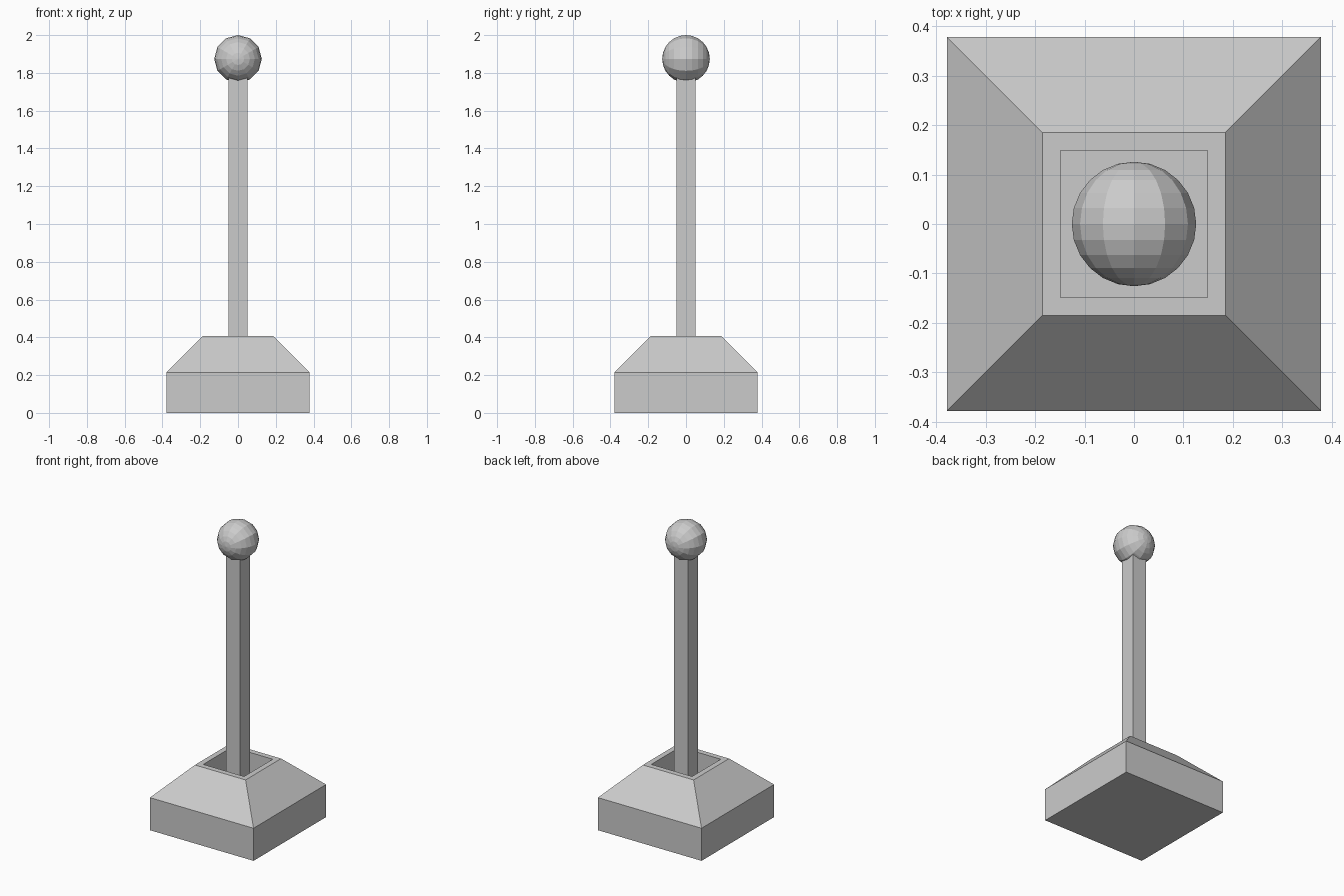
import bpy, bmesh, math
from mathutils import Matrix

if "Cube" in bpy.data.objects:
    bpy.data.objects.remove(bpy.data.objects["Cube"])


def new_object(name, bm):
    bmesh.ops.recalc_face_normals(bm, faces=bm.faces)
    mesh = bpy.data.meshes.new(name)
    bm.to_mesh(mesh)
    bm.free()
    obj = bpy.data.objects.new(name, mesh)
    bpy.context.collection.objects.link(obj)
    return obj


def square_loft(name, profile):
    """Stack square rings given as (half width, height) and cap both ends."""
    bm = bmesh.new()
    rings = [[bm.verts.new((sx * h, sy * h, z))
              for sx, sy in ((-1, -1), (1, -1), (1, 1), (-1, 1))]
             for h, z in profile]
    for a, b in zip(rings, rings[1:]):
        for i in range(4):
            j = (i + 1) % 4
            bm.faces.new((a[i], a[j], b[j], b[i]))
    bm.faces.new(rings[0][::-1])
    bm.faces.new(rings[-1])
    return new_object(name, bm)


# Base: block, sloped shoulders, flat rim and square socket
square_loft("base", [(0.378, 0), (0.378, 0.215), (0.185, 0.408),
                     (0.149, 0.408), (0.149, 0.215)])

# Square shaft standing in the socket
square_loft("shaft", [(0.051, 0.215), (0.051, 1.785)])

# Faceted ball with its poles facing front and back
bm = bmesh.new()
bmesh.ops.create_uvsphere(
    bm, u_segments=12, v_segments=12, radius=0.126,
    matrix=Matrix.Translation((0, 0, 1.874)) @ Matrix.Rotation(math.pi / 2, 4, 'X'))
new_object("ball_knob", bm)
